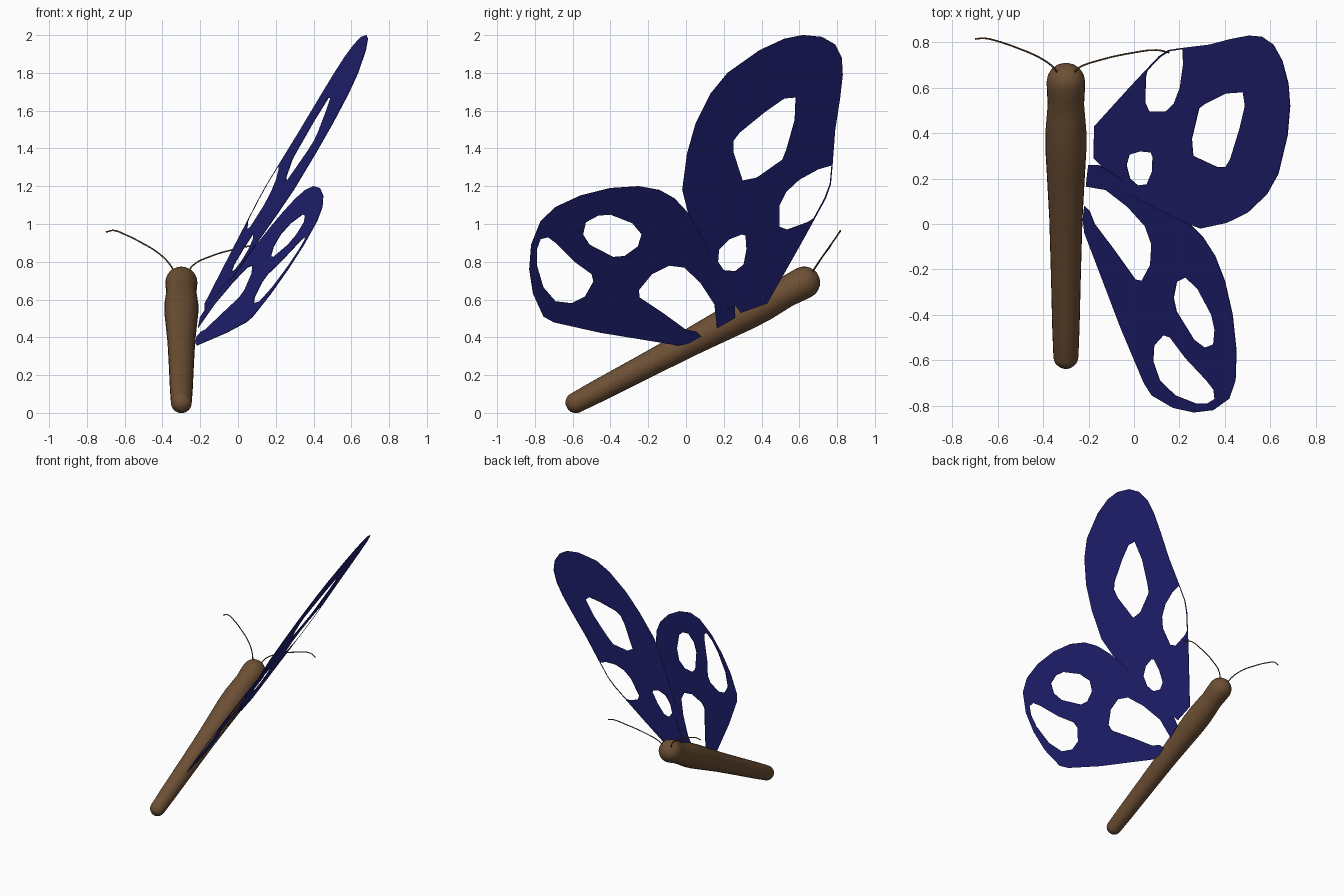
import bpy, bmesh, math
from mathutils import Vector


def material(name, rgb):
    m = bpy.data.materials.new(name)
    m.diffuse_color = (*rgb, 1)
    return m


BLUE = material("wing_blue", (0.015, 0.015, 0.175))
BROWN = material("body_brown", (0.15, 0.078, 0.034))


def finish(name, bm, mat):
    me = bpy.data.meshes.new(name)
    bm.to_mesh(me)
    bm.free()
    me.materials.append(mat)
    ob = bpy.data.objects.new(name, me)
    bpy.context.collection.objects.link(ob)
    return ob


def wing(name, plane, outline, holes):
    """Flat sheet with holes drawn in (y, z), then tilted by x = a + b*y + c*z."""
    a, b, c = plane
    bm = bmesh.new()
    for loop in [outline] + holes:
        vs = [bm.verts.new((0, y, z)) for y, z in loop]
        for i, v in enumerate(vs):
            bm.edges.new((v, vs[(i + 1) % len(vs)]))
    bmesh.ops.triangle_fill(bm, use_beauty=True, edges=bm.edges[:], normal=(1, 0, 0))
    for v in bm.verts:
        v.co.x = a + b * v.co.y + c * v.co.z
    bmesh.ops.recalc_face_normals(bm, faces=bm.faces[:])
    ob = finish(name, bm, BLUE)
    mod = ob.modifiers.new("thin", 'SOLIDIFY')
    mod.thickness = 0.003
    mod.offset = 0
    return ob


# front wing with three windows
wing("front_wing", (-0.452, -0.204, 0.629),
     [(0.43, 0.58), (0.60, 0.88), (0.68, 1.025), (0.74, 1.135), (0.767, 1.21), (0.775, 1.30),
      (0.79, 1.50), (0.815, 1.66), (0.83, 1.79), (0.825, 1.88), (0.79, 1.95), (0.72, 1.99),
      (0.62, 2.0), (0.52, 1.98), (0.39, 1.92), (0.22, 1.80), (0.13, 1.69), (0.05, 1.53),
      (0.005, 1.37), (-0.02, 1.18), (0.01, 1.06), (0.08, 0.86), (0.16, 0.65), (0.22, 0.55),
      (0.26, 0.57), (0.29, 0.53)],
     [[(0.58, 1.67), (0.575, 1.55), (0.53, 1.39), (0.51, 1.34), (0.375, 1.245), (0.30, 1.23),
       (0.25, 1.385), (0.25, 1.44), (0.285, 1.485), (0.42, 1.595), (0.52, 1.665)],
      [(0.77, 1.31), (0.761, 1.212), (0.733, 1.137), (0.675, 1.03), (0.645, 1.01), (0.535, 0.97),
       (0.495, 0.985), (0.495, 1.10), (0.53, 1.17), (0.60, 1.235), (0.70, 1.29)],
      [(0.315, 0.94), (0.32, 0.865), (0.305, 0.785), (0.26, 0.75), (0.20, 0.755),
       (0.17, 0.80), (0.175, 0.865), (0.23, 0.92), (0.295, 0.945)]])

# hind wing: two windows and a notch that opens toward the body
wing("hind_wing", (-0.466, -0.272, 0.665),
     [(0.01, 1.06), (-0.06, 1.135), (-0.14, 1.18), (-0.25, 1.20), (-0.40, 1.19), (-0.56, 1.15),
      (-0.69, 1.09), (-0.77, 1.015), (-0.82, 0.89), (-0.83, 0.76), (-0.81, 0.63), (-0.755, 0.51),
      (-0.70, 0.48), (-0.455, 0.425), (-0.24, 0.39), (-0.04, 0.357), (0.02, 0.37), (0.08, 0.405),
      (0.055, 0.43), (0.0, 0.44), (-0.11, 0.52), (-0.245, 0.61), (-0.25, 0.65), (-0.18, 0.735),
      (-0.09, 0.78), (-0.01, 0.77), (0.075, 0.69), (0.15, 0.575), (0.165, 0.45), (0.26, 0.505),
      (0.26, 0.57), (0.165, 0.77), (0.06, 0.98)],
     [[(-0.545, 0.945), (-0.53, 1.01), (-0.465, 1.045), (-0.40, 1.05), (-0.285, 1.005),
       (-0.235, 0.945), (-0.255, 0.88), (-0.325, 0.83), (-0.385, 0.825), (-0.51, 0.89)],
      [(-0.79, 0.865), (-0.77, 0.92), (-0.73, 0.93), (-0.69, 0.90), (-0.59, 0.80), (-0.50, 0.735),
       (-0.49, 0.695), (-0.535, 0.615), (-0.605, 0.58), (-0.69, 0.59), (-0.755, 0.665),
       (-0.79, 0.785)]])

# body: lathed profile (distance along axis, radius) from tail to head
tail, head = Vector((-0.3, -0.585, 0.053)), Vector((-0.3, 0.625, 0.69))
axis = head - tail
L = axis.length
profile = [(-0.053 * math.cos(t), 0.055 * math.sin(t)) for t in (0.25, 0.6, 1.0, 1.3)]
profile += [(L * t, r) for t, r in [(0, 0.055), (0.1, 0.060), (0.3, 0.066), (0.5, 0.073),
            (0.65, 0.083), (0.75, 0.090), (0.82, 0.090), (0.88, 0.084), (0.92, 0.080),
            (0.96, 0.083)]]
profile += [(L + 0.085 * math.sin(t), 0.085 * math.cos(t)) for t in (0, 0.3, 0.6, 0.9, 1.2, 1.4)]
rot = axis.to_track_quat('Z', 'X')
N = 24
bm = bmesh.new()
rings = [[bm.verts.new(tail + rot @ Vector((r * math.cos(k * math.tau / N),
                                            r * math.sin(k * math.tau / N), d)))
          for k in range(N)] for d, r in profile]
for p, q in zip(rings, rings[1:]):
    for k in range(N):
        bm.faces.new((p[k], p[(k + 1) % N], q[(k + 1) % N], q[k]))
bm.faces.new(rings[0][::-1])
bm.faces.new(rings[-1])
for f in bm.faces:
    f.smooth = True
finish("body", bm, BROWN)


# feelers: thin curved tubes
def feeler(name, pts):
    cu = bpy.data.curves.new(name, 'CURVE')
    cu.dimensions = '3D'
    cu.bevel_depth = 0.004
    cu.bevel_resolution = 1
    cu.resolution_u = 4
    cu.use_fill_caps = True
    sp = cu.splines.new('BEZIER')
    sp.bezier_points.add(len(pts) - 1)
    for bp, p in zip(sp.bezier_points, pts):
        bp.co = p
        bp.handle_left_type = bp.handle_right_type = 'AUTO'
    cu.materials.append(BROWN)
    bpy.context.collection.objects.link(bpy.data.objects.new(name, cu))


feeler("left_feeler", [(-0.335, 0.665, 0.74), (-0.36, 0.695, 0.785), (-0.42, 0.735, 0.845),
                       (-0.50, 0.77, 0.895), (-0.60, 0.805, 0.945), (-0.66, 0.818, 0.966),
                       (-0.70, 0.815, 0.957)])
feeler("right_feeler", [(-0.265, 0.665, 0.74), (-0.24, 0.69, 0.78), (-0.15, 0.722, 0.827),
                        (0.0, 0.755, 0.87), (0.10, 0.766, 0.885), (0.155, 0.755, 0.87)])
